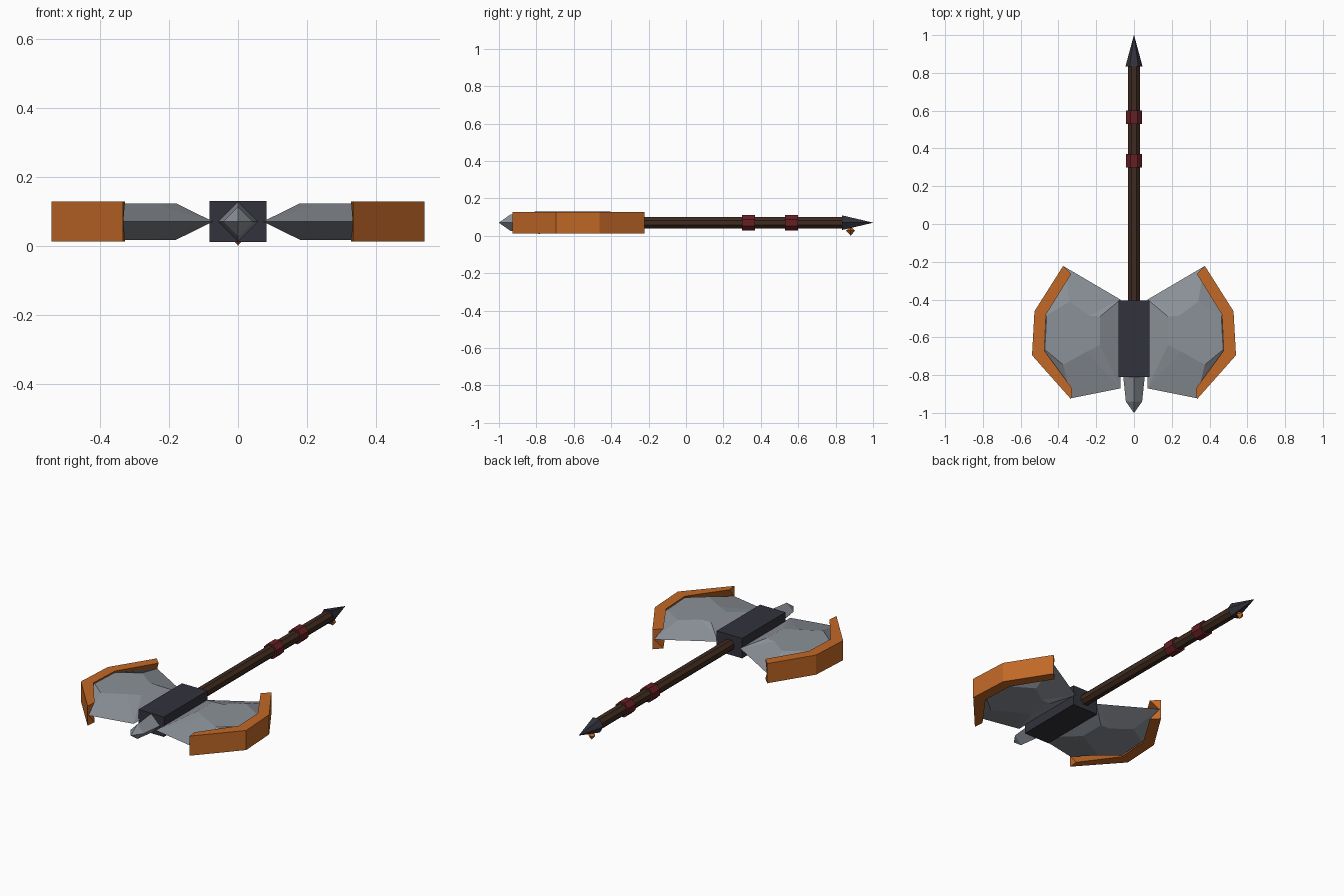
import bpy, bmesh, math
from mathutils import Vector

if "Cube" in bpy.data.objects:
    bpy.data.objects.remove(bpy.data.objects["Cube"])

ZC = 0.07  # height of the axe's centre plane


def material(name, color):
    m = bpy.data.materials.new(name)
    m.diffuse_color = (*color, 1)
    m.use_nodes = True
    m.node_tree.nodes["Principled BSDF"].inputs["Base Color"].default_value = m.diffuse_color
    return m


STEEL = material("steel", (0.26, 0.285, 0.315))
COPPER = material("copper", (0.54, 0.14, 0.02))
IRON = material("dark iron", (0.032, 0.032, 0.045))
WOOD = material("dark wood", (0.05, 0.024, 0.014))
LEATHER = material("red leather", (0.13, 0.014, 0.017))


def mesh_object(name, verts, faces, mat):
    me = bpy.data.meshes.new(name)
    me.from_pydata(verts, [], faces)
    bm = bmesh.new()
    bm.from_mesh(me)
    bmesh.ops.remove_doubles(bm, verts=bm.verts, dist=1e-5)
    bmesh.ops.recalc_face_normals(bm, faces=bm.faces)
    bm.to_mesh(me)
    bm.free()
    me.materials.append(mat)
    ob = bpy.data.objects.new(name, me)
    bpy.context.collection.objects.link(ob)
    return ob


def lathe(name, profile, sides, mat, turn=0.0):
    """Faceted solid along y from (y, radius) pairs."""
    verts, faces = [], []
    for y, r in profile:
        for i in range(sides):
            a = turn + math.tau * i / sides
            verts.append((r * math.cos(a), y, ZC + r * math.sin(a)))
    for k in range(len(profile) - 1):
        for i in range(sides):
            j = (i + 1) % sides
            faces.append((k * sides + i, k * sides + j,
                          (k + 1) * sides + j, (k + 1) * sides + i))
    faces.append(tuple(range(sides)))
    faces.append(tuple(range((len(profile) - 1) * sides, len(profile) * sides)))
    return mesh_object(name, verts, faces, mat)


def block(name, x, y0, y1, z, mat):
    verts = [(sx * x, y, ZC + sz * z) for sx in (-1, 1) for y in (y0, y1) for sz in (-1, 1)]
    faces = [(0, 1, 3, 2), (4, 5, 7, 6), (0, 1, 5, 4), (2, 3, 7, 6), (0, 2, 6, 4), (1, 3, 7, 5)]
    return mesh_object(name, verts, faces, mat)


# Shaft, grip wraps, pommel, head block and top spike
lathe("shaft", [(-0.45, 0.034), (0.86, 0.034)], 8, WOOD, math.pi / 8)
for n, y in enumerate((0.30, 0.53)):
    lathe(f"grip_wrap_{n + 1}", [(y, 0.045), (y + 0.07, 0.045)], 8, LEATHER, math.pi / 8)
lathe("pommel", [(0.835, 0.045), (1.0, 0.0005)], 6, IRON)
block("head_block", 0.083, -0.81, -0.405, 0.059, IRON)
lathe("top_spike", [(-0.78, 0.06), (-0.94, 0.043), (-1.0, 0.0005)], 4, STEEL)

# Small copper stud below the pommel
c, r = Vector((0, 0.88, 0.027)), 0.024
mesh_object("pommel_stud",
            [c + Vector(v) * r for v in ((1, 0, 0), (0, 1, 0), (-1, 0, 0), (0, -1, 0),
                                         (0, 0, 0.9), (0, 0, -1.1))],
            [(i, (i + 1) % 4, t) for i in range(4) for t in (4, 5)], COPPER)

# Blade: thin outline at the centre plane, raised flat on both sides
outline = [(0.072, -0.40), (0.072, -0.40), (0.37, -0.225), (0.515, -0.47),
           (0.525, -0.685), (0.332, -0.922), (0.072, -0.87), (0.072, -0.87)]
raised = [(0.18, -0.49), (0.24, -0.485), (0.34, -0.41), (0.462, -0.485),
          (0.472, -0.665), (0.375, -0.745), (0.25, -0.675), (0.18, -0.64)]
# Cutting edge: outer and inner lines of a grooved strip
outer = [(0.375, -0.222), (0.527, -0.462), (0.54, -0.695), (0.333, -0.928)]
inner = [(0.333, -0.265), (0.466, -0.48), (0.475, -0.67), (0.327, -0.872)]

for side, s in (("right", 1), ("left", -1)):
    n = len(outline)
    verts = [(s * x, y, ZC) for x, y in outline]
    for h in (0.053, -0.053):
        verts += [(s * x, y, ZC + h) for x, y in raised]
    faces = []
    for base in (n, 2 * n):
        faces.append(tuple(range(base, base + n)))
        for i in range(n):
            j = (i + 1) % n
            if outline[i] == outline[j]:
                faces.append((i, base + j, base + i))
            else:
                faces.append((i, j, base + j, base + i))
    mesh_object(f"blade_{side}", verts, faces, STEEL)

    verts, faces = [], []
    for (ox, oy), (ix, iy) in zip(outer, inner):
        gx, gy = ox + (ix - ox) * 0.15, oy + (iy - oy) * 0.15
        verts += [(s * ox, oy, ZC - 0.058), (s * ox, oy, ZC + 0.058),
                  (s * ix, iy, ZC + 0.058), (s * gx, gy, ZC), (s * ix, iy, ZC - 0.058)]
    for k in range(3):
        for i in range(5):
            j = (i + 1) % 5
            faces.append((5 * k + i, 5 * k + j, 5 * k + 5 + j, 5 * k + 5 + i))
    for b in (0, 15):  # notched end caps
        faces += [(b, b + 1, b + 3), (b + 1, b + 2, b + 3), (b, b + 3, b + 4)]
    mesh_object(f"cutting_edge_{side}", verts, faces, COPPER)
